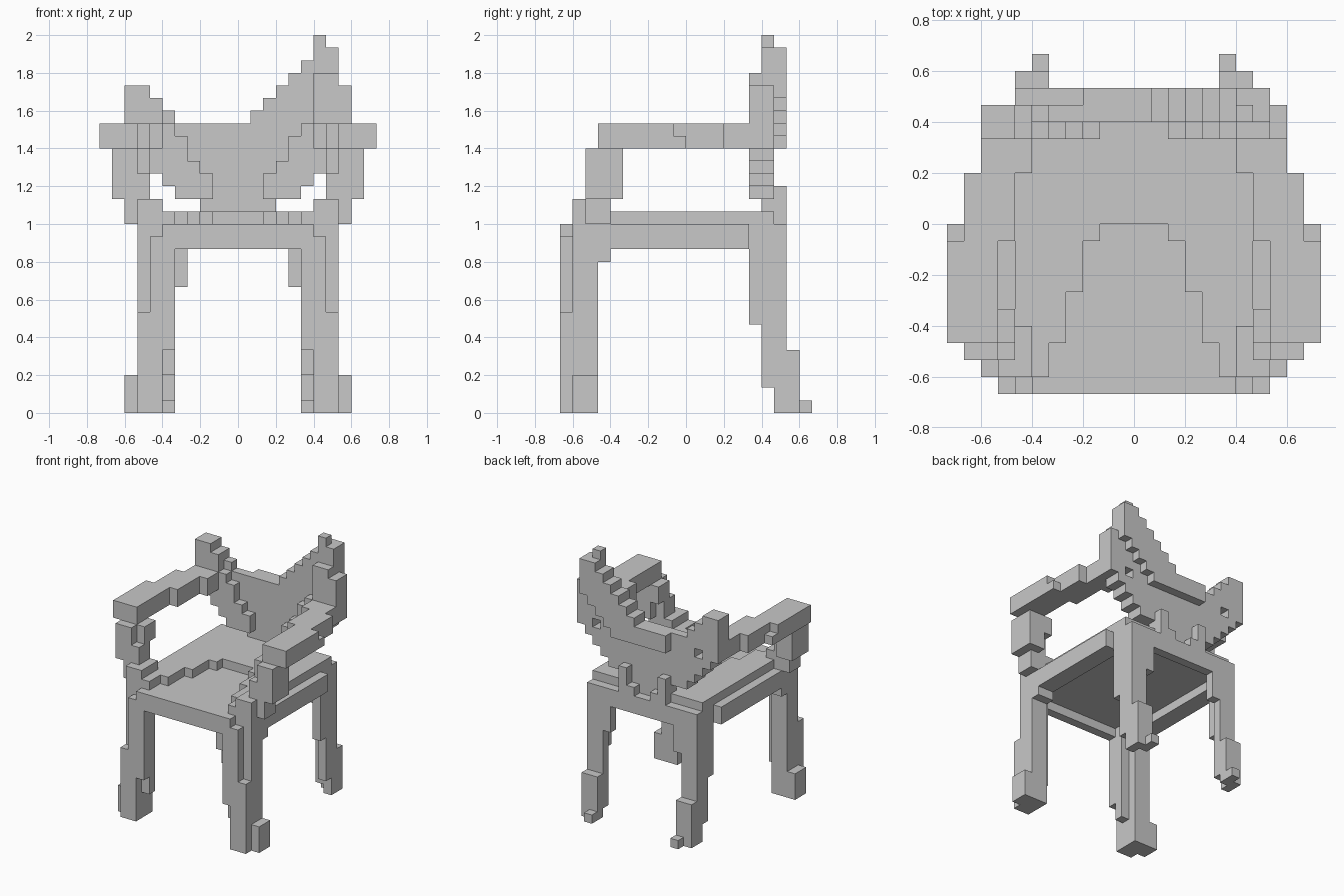
import bpy, bmesh
from mathutils import Vector

if "Cube" in bpy.data.objects:
    bpy.data.objects.remove(bpy.data.objects["Cube"], do_unlink=True)

U = 1 / 15  # size of one block

grey = bpy.data.materials.new("plain grey")
grey.use_nodes = True
colour = (0.58, 0.58, 0.58, 1)
grey.diffuse_color = colour
grey.node_tree.nodes["Principled BSDF"].inputs["Base Color"].default_value = colour


def box(x0, x1, y0, y1, z0, z1):
    return {(x, y, z) for x in range(x0, x1) for y in range(y0, y1) for z in range(z0, z1)}


def mirrored(cells):
    return {(-x - 1, y, z) for x, y, z in cells}


def build(name, cells):
    """Make one mesh from the outer faces of a set of blocks."""
    bm = bmesh.new()
    verts = {}

    def vert(p):
        key = tuple(int(round(c)) for c in p)
        if key not in verts:
            verts[key] = bm.verts.new(Vector(key) * U)
        return verts[key]

    for cell in cells:
        for axis in range(3):
            for side in (0, 1):
                near = list(cell)
                near[axis] += 2 * side - 1
                if tuple(near) in cells:
                    continue
                a, b, start = Vector(), Vector(), Vector(cell)
                a[(axis + 1) % 3] = b[(axis + 2) % 3] = 1
                start[axis] += side
                ring = [start, start + a, start + a + b, start + b]
                bm.faces.new([vert(p) for p in (ring if side else ring[::-1])])
    bmesh.ops.dissolve_limit(bm, angle_limit=0.01, verts=bm.verts, edges=bm.edges)
    mesh = bpy.data.meshes.new(name)
    bm.to_mesh(mesh)
    bm.free()
    mesh.materials.append(grey)
    bpy.context.collection.objects.link(bpy.data.objects.new(name, mesh))


def pair(name, cells):
    build("left_" + name, cells)
    build("right_" + name, mirrored(cells))


# Front legs with outer foot block, cut outer corner and thin inner strip
front_leg = box(6, 8, -10, -7, 0, 15)
front_leg -= box(7, 8, -10, -9, 8, 14) | box(6, 8, -10, -9, 14, 15)
front_leg |= box(5, 6, -10, -9, 5, 15) | box(5, 6, -9, -8, 3, 15)
front_leg |= box(8, 9, -9, -7, 0, 3) | box(6, 8, -7, -6, 12, 15)
pair("front_leg", front_leg)

# Back legs, stepping backwards towards the floor, with an inner bracket
back_leg = box(6, 7, 5, 8, 7, 15) | box(6, 7, 6, 8, 2, 7) | box(5, 6, 7, 8, 2, 15)
back_leg |= box(5, 7, 7, 9, 1, 5) | box(6, 7, 7, 9, 0, 1) | box(5, 6, 8, 10, 0, 1)
back_leg |= box(4, 5, 7, 8, 10, 13)
pair("back_leg", back_leg)

# Seat frame and side rails
build("front_apron", box(-5, 5, -10, -9, 13, 15))
build("back_apron", box(-5, 5, 7, 8, 13, 15))
pair("side_apron", box(6, 7, -6, 5, 13, 14))
pair("side_rail", box(7, 8, -6, 5, 13, 15))
build("seat_base", box(-7, 7, -9, 7, 14, 15))

# Seat cushion with a stepped hollow at the front
cushion = box(-7, 7, -9, 7, 15, 16)
for half, y0, y1 in ((5, -9, -7), (4, -7, -4), (3, -4, -1), (2, -1, 0)):
    cushion -= box(-half, half, y0, y1, 15, 16)
build("seat", cushion)

# Arm posts and curved arms
post = box(6, 8, -9, -7, 15, 17) | box(7, 9, -8, -6, 15, 17) | box(6, 8, -7, -6, 16, 17)
post |= box(7, 10, -8, -6, 17, 19) | box(8, 10, -7, -5, 17, 21)
post |= box(7, 8, -7, -5, 19, 21) | box(8, 10, -8, -7, 19, 21)
pair("arm_post", post)
arm = box(8, 11, -7, -1, 21, 23) | box(8, 11, -1, 0, 21, 22)
arm |= box(7, 10, -1, 3, 21, 23) | box(6, 9, 3, 5, 21, 23)
pair("arm", arm)

# Backrest: height of each column from right to left
tops = [26, 26, 25, 24] + [23] * 6 + [24, 25, 26, 27, 28, 30, 29, 26]


def half_width(z):
    return 3 if z < 17 else min(9, z - 12)


def inner_step(z):
    return 2 if z < 19 else 3 if z < 20 else 4 if z < 22 else 5 if z < 23 else 6


back = set()
for x, top in zip(range(-9, 9), tops):
    out = x if x >= 0 else -x - 1
    for z in range(16, top):
        if out >= half_width(z):
            continue
        back.add((x, 6, z))
        # Forward wings
        if 17 <= z < 27 and out >= inner_step(z):
            back.add((x, 5, z))
        # Rear band that climbs with the tall side
        if 21 + max(0, out - 3) <= z < 29 and -3 <= x < 8:
            back.add((x, 7, z))
peep = box(6, 7, 5, 7, 21, 22)
back -= peep | mirrored(peep)
build("backrest", back)

# Small blocks behind the foot of the backrest
pair("back_block", box(1, 3, 7, 8, 15, 16) | box(2, 3, 7, 8, 16, 18))
